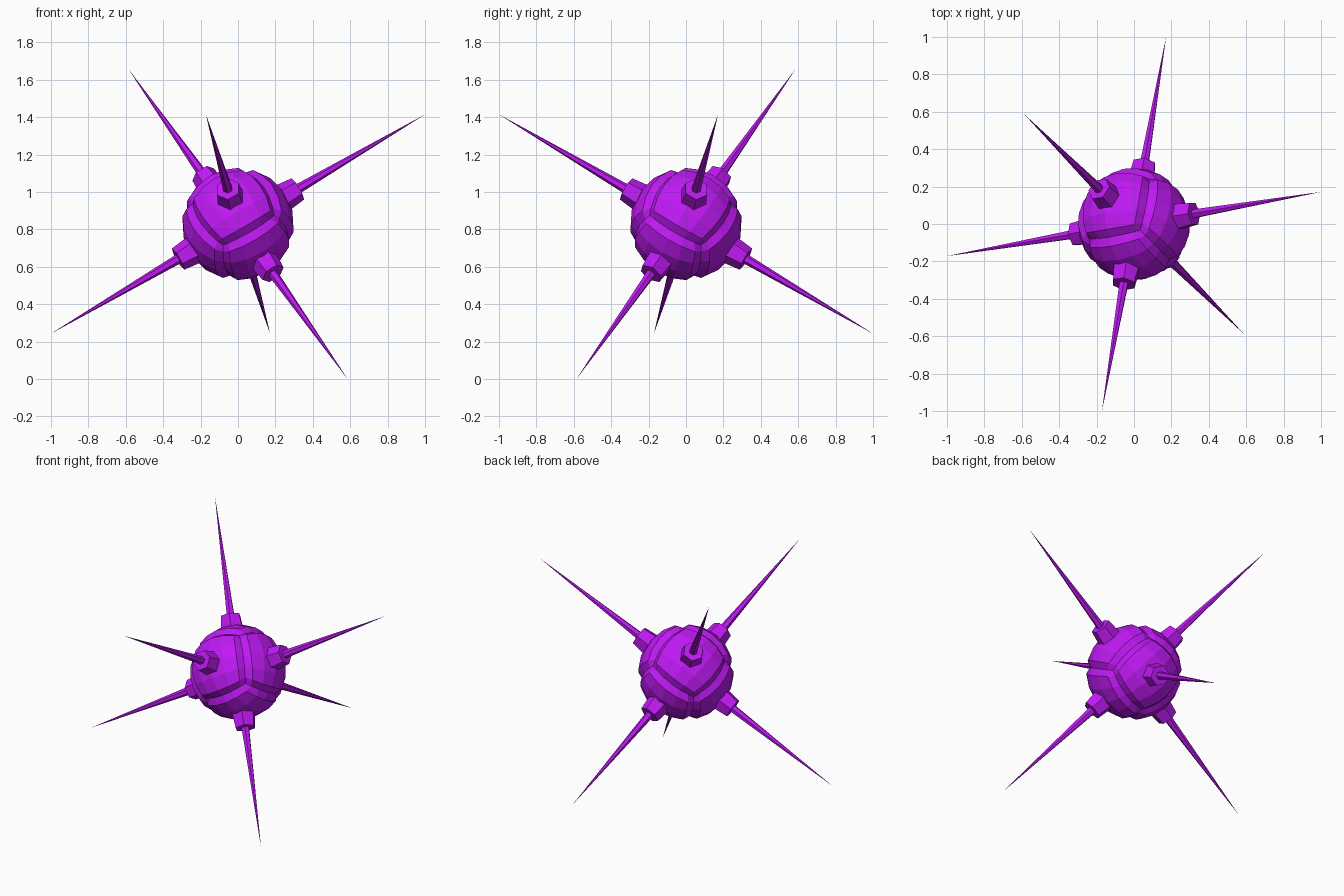
import bpy, bmesh, math
from mathutils import Matrix, Vector

if "Cube" in bpy.data.objects:
    bpy.data.objects.remove(bpy.data.objects["Cube"])

S = math.sqrt(2)
AX = Vector(((2 + S) / 4, (2 - S) / 4, 0.5))
AY = Vector((-0.5, 0.5, S / 2))
AZ = AX.cross(AY)
REACH = 1 / AX.x                      # centre to spike tip
CENTRE = Vector((0, 0, REACH * S / 2))

mat = bpy.data.materials.new("purple")
mat.diffuse_color = (0.52, 0.01, 0.9, 1)
mat.use_nodes = True
mat.node_tree.nodes["Principled BSDF"].inputs["Base Color"].default_value = mat.diffuse_color


def frame(x, y, z):
    """Transform with the given axes, placed at the ball centre."""
    m = Matrix((x, y, z)).transposed().to_4x4()
    m.translation = CENTRE
    return m


def finish(name, bm, matrix):
    bmesh.ops.recalc_face_normals(bm, faces=bm.faces)
    me = bpy.data.meshes.new(name)
    bm.to_mesh(me)
    bm.free()
    me.materials.append(mat)
    ob = bpy.data.objects.new(name, me)
    ob.matrix_world = matrix
    bpy.context.collection.objects.link(ob)
    return ob


def cone(name, sides, r1, r2, z1, z2, matrix):
    bm = bmesh.new()
    bmesh.ops.create_cone(bm, cap_ends=True, segments=sides, radius1=r1, radius2=r2,
                          depth=z2 - z1, matrix=Matrix.Translation((0, 0, (z1 + z2) / 2)))
    return finish(name, bm, matrix)


# Ball: six domed panels with V grooves along the cube edges
STEPS = (-1, -0.8, -0.42, 0, 0.42, 0.8, 1)
bm = bmesh.new()
for axis in range(3):
    for sign in (-1, 1):
        grid = []
        for s in STEPS:
            row = []
            for t in STEPS:
                p = Vector((0, 0, 0))
                p[axis] = sign
                p[(axis + 1) % 3] = math.tan(s * math.pi / 4)
                p[(axis + 2) % 3] = math.tan(t * math.pi / 4)
                r = 0.277 if max(abs(s), abs(t)) == 1 else 0.3
                row.append(bm.verts.new(p.normalized() * r))
            grid.append(row)
        for i in range(len(STEPS) - 1):
            for j in range(len(STEPS) - 1):
                bm.faces.new((grid[i][j], grid[i + 1][j], grid[i + 1][j + 1], grid[i][j + 1]))
bmesh.ops.remove_doubles(bm, verts=bm.verts, dist=1e-4)
finish("ball", bm, frame(AX, AY, AZ))

# Six hexagonal sockets, each holding a long thin spike
for x, z in ((AY, AX), (AZ, AY), (AY, AZ)):
    for sign in (-1, 1):
        d = z * sign
        m = frame(x, d.cross(x), d)
        cone("socket", 6, 0.079, 0.066, 0.26, 0.375, m)
        cone("spike", 6, 0.027, 0.0, 0.35, REACH, m)
